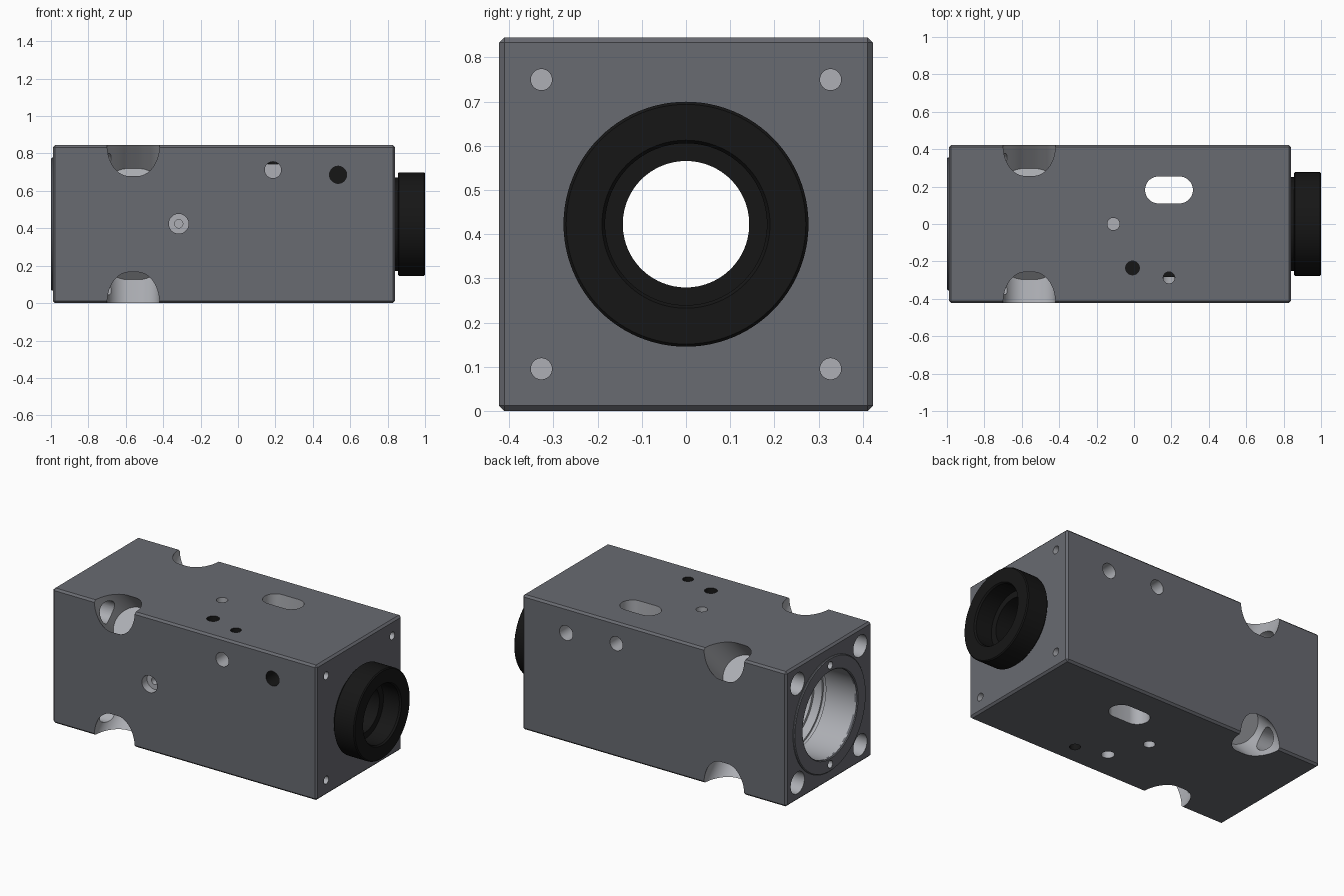
import bpy, bmesh, math
from mathutils import Vector, Matrix

if "Cube" in bpy.data.objects:
    bpy.data.objects.remove(bpy.data.objects["Cube"])

CZ, H = 0.4225, 0.4225          # bore axis height, half width of the block


def material(name, rgb):
    m = bpy.data.materials.new(name)
    m.diffuse_color = (*rgb, 1)
    m.use_nodes = True
    m.node_tree.nodes["Principled BSDF"].inputs["Base Color"].default_value = m.diffuse_color
    return m


DARK = material("dark_grey", (0.14, 0.145, 0.165))
BRIGHT = material("machined_grey", (0.42, 0.43, 0.46))
BLACK = material("black", (0.008, 0.008, 0.008))


def make(name, bm, mat):
    bmesh.ops.recalc_face_normals(bm, faces=bm.faces)
    me = bpy.data.meshes.new(name)
    bm.to_mesh(me)
    bm.free()
    ob = bpy.data.objects.new(name, me)
    bpy.context.collection.objects.link(ob)
    me.materials.append(mat)
    return ob


def lathe(name, profile, mat, closed, n=96):
    """Revolve (x, radius) points about the bore axis."""
    bm = bmesh.new()
    rings = [[bm.verts.new((x, r * math.cos(2 * math.pi * i / n),
                            CZ + r * math.sin(2 * math.pi * i / n)))
              for i in range(n)] for x, r in profile]
    pairs = list(zip(rings, rings[1:]))
    if closed:
        pairs.append((rings[-1], rings[0]))
    else:
        bm.faces.new(rings[0])
        bm.faces.new(rings[-1])
    for a, b in pairs:
        for i in range(n):
            j = (i + 1) % n
            bm.faces.new((a[i], a[j], b[j], b[i]))
    return make(name, bm, mat)


def subtract(target, cutter):
    cutter.hide_render = True
    bpy.context.view_layer.objects.active = target
    m = target.modifiers.new("cut", "BOOLEAN")
    m.operation, m.solver, m.object = "DIFFERENCE", "EXACT", cutter
    m.material_mode = "TRANSFER"
    bpy.ops.object.modifier_apply(modifier=m.name)
    bpy.data.objects.remove(cutter)


def drill(target, pos, normal, r, depth, flat=0.0, mat=BRIGHT, n=40):
    """Cut a round or slotted hole inward from pos, against the normal."""
    z = Vector(normal).normalized()
    x = Vector((0, 1, 0)) if abs(z.x) > 0.5 else Vector((1, 0, 0))
    y = z.cross(x)
    bm = bmesh.new()
    loops = []
    for h in (-depth, 0.2):
        loop = []
        for i in range(n):
            a = 2 * math.pi * (i + 0.5) / n
            u = r * math.cos(a) + math.copysign(flat, math.cos(a))
            loop.append(bm.verts.new(Vector(pos) + x * u + y * r * math.sin(a) + z * h))
        loops.append(loop)
        bm.faces.new(loop)
    for i in range(n):
        j = (i + 1) % n
        bm.faces.new((loops[0][i], loops[0][j], loops[1][j], loops[1][i]))
    subtract(target, make("cutter", bm, mat))


# Square block with chamfered edges
bm = bmesh.new()
bmesh.ops.create_cube(bm, size=1, matrix=Matrix.Translation((-0.075, 0, CZ))
                      @ Matrix.Diagonal((1.83, 2 * H, 2 * H, 1)))
bmesh.ops.bevel(bm, geom=bm.edges[:], offset=0.012, segments=1, affect="EDGES")
body = make("block_body", bm, DARK)
body.data.materials.append(BRIGHT)
body.data.materials.append(BLACK)

# Stepped main bore with a retaining groove
subtract(body, lathe("bore_cutter", [
    (-1.1, 0.27), (-0.78, 0.27), (-0.78, 0.282), (-0.755, 0.282), (-0.755, 0.27),
    (-0.70, 0.27), (-0.70, 0.253), (0.74, 0.253), (0.74, 0.2), (1.1, 0.2)], BRIGHT, False))

# Diagonal corner pockets, bolt holes leading to them, and small right-face holes
for sy in (-1, 1):
    for sz in (-1, 1):
        drill(body, (-0.56, sy * H, CZ + sz * H), (0, sy, sz), 0.117, 0.294, flat=0.023, n=64)
        drill(body, (-0.99, sy * 0.31, CZ + sz * 0.31), (-1, 0, 0), 0.068, 0.36)
        drill(body, (0.84, sy * 0.327, CZ + sz * 0.327), (1, 0, 0), 0.024, 0.12)

# Slot through top and bottom
drill(body, (0.187, 0.182, 2 * H), (0, 0, 1), 0.072, 1.0, flat=0.056)

# Small holes in the top and bottom
for s in (-1, 1):
    z = CZ + s * H
    drill(body, (-0.11, 0, z), (0, 0, s), 0.033, 0.1)
    drill(body, (-0.008, -0.235, z), (0, 0, s), 0.037, 0.1, mat=BLACK if s > 0 else BRIGHT)
    drill(body, (0.187, -0.287, z), (0, 0, s), 0.031, 0.1, mat=BLACK)

# Small holes in the front and back
for s in (-1, 1):
    drill(body, (0.187, s * H, 0.712), (0, s, 0), 0.044, 0.14)
    drill(body, (0.535, s * H, 0.686), (0, s, 0), 0.046, 0.12, mat=BLACK if s < 0 else BRIGHT)
drill(body, (-0.317, -H, 0.424), (0, -1, 0), 0.053, 0.05)
drill(body, (-0.317, -H, 0.424), (0, -1, 0), 0.022, 0.1)

# Raised locating rim on the left face
rim = lathe("locating_rim", [(-1.0, 0.275), (-1.0, 0.35), (-0.995, 0.355),
                             (-0.98, 0.355), (-0.98, 0.27), (-0.995, 0.27)], DARK, True)
rim.data.materials.append(BRIGHT)
for s in (-1, 1):
    for part in (body, rim):
        drill(part, (-1.0, 0, CZ + s * 0.31), (-1, 0, 0), 0.023, 0.08)

# Black collar on the right face
collar = lathe("end_collar", [
    (0.83, 0.25), (0.855, 0.25), (0.855, 0.271), (0.861, 0.277), (0.994, 0.277),
    (1.0, 0.271), (1.0, 0.19), (0.99, 0.183), (0.88, 0.183), (0.88, 0.143),
    (0.76, 0.143), (0.76, 0.199), (0.83, 0.199)], BLACK, True)

# Smooth curved walls, crisp edges
for ob in (body, rim, collar):
    bpy.ops.object.select_all(action="DESELECT")
    ob.select_set(True)
    bpy.context.view_layer.objects.active = ob
    bpy.ops.object.shade_smooth_by_angle(angle=math.radians(30))
